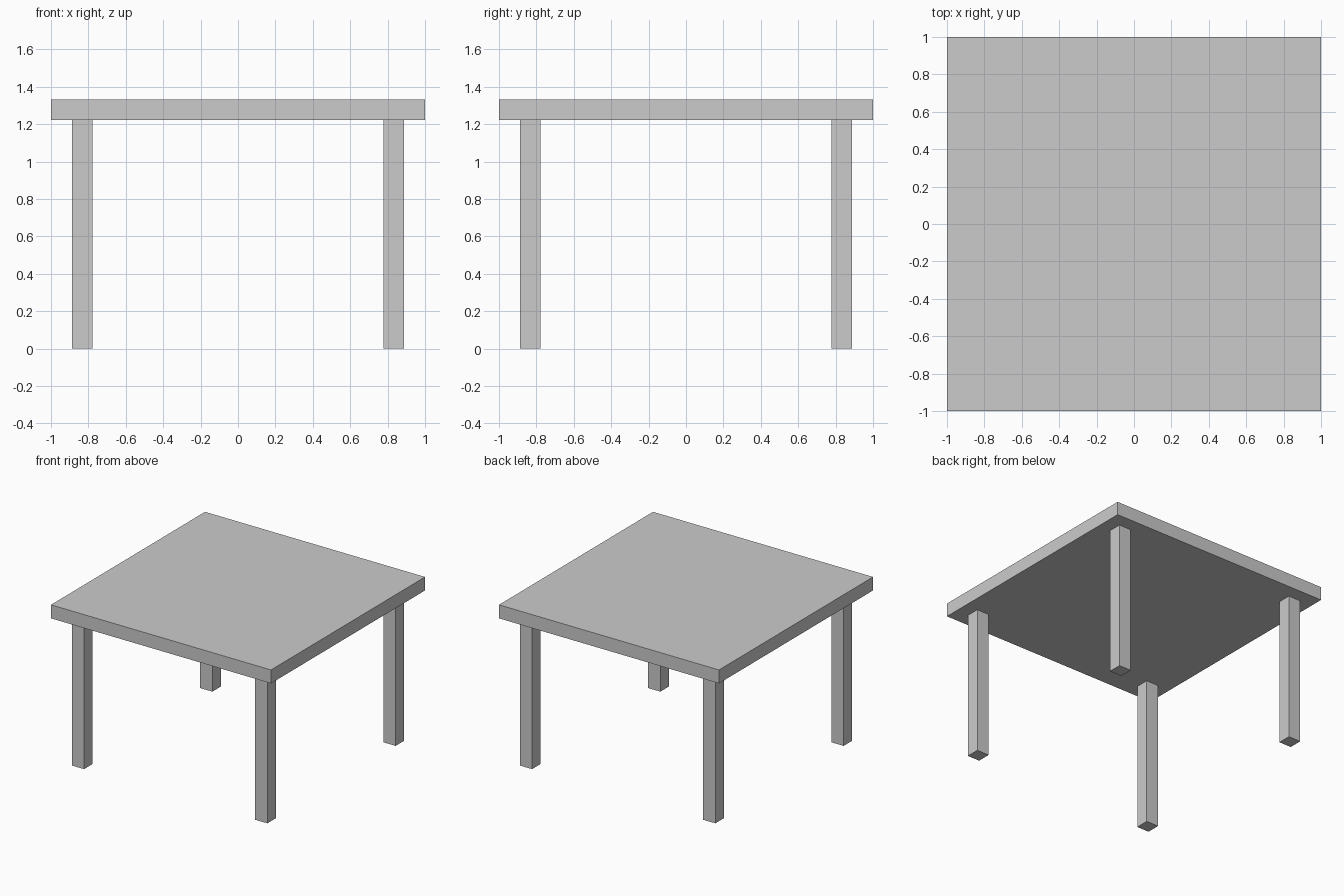
import bpy

if "Cube" in bpy.data.objects:
    bpy.data.objects.remove(bpy.data.objects["Cube"])

TOP_Z = 1.333      # overall height
THICK = 0.111      # tabletop thickness
LEG_W = 0.111      # square leg width
LEG_POS = 0.833    # leg centre offset from the middle
LEG_H = TOP_Z - THICK


def box(name, size, centre):
    bpy.ops.mesh.primitive_cube_add(size=1, location=centre)
    obj = bpy.context.object
    obj.name = name
    obj.scale = size
    bpy.ops.object.transform_apply(location=False, rotation=False, scale=True)
    return obj


# Square tabletop
box("tabletop", (2, 2, THICK), (0, 0, TOP_Z - THICK / 2))

# Four square legs, set in from the edges
for y_name, sy in (("front", -1), ("back", 1)):
    for x_name, sx in (("left", -1), ("right", 1)):
        box(f"{y_name}_{x_name}_leg", (LEG_W, LEG_W, LEG_H),
            (sx * LEG_POS, sy * LEG_POS, LEG_H / 2))
